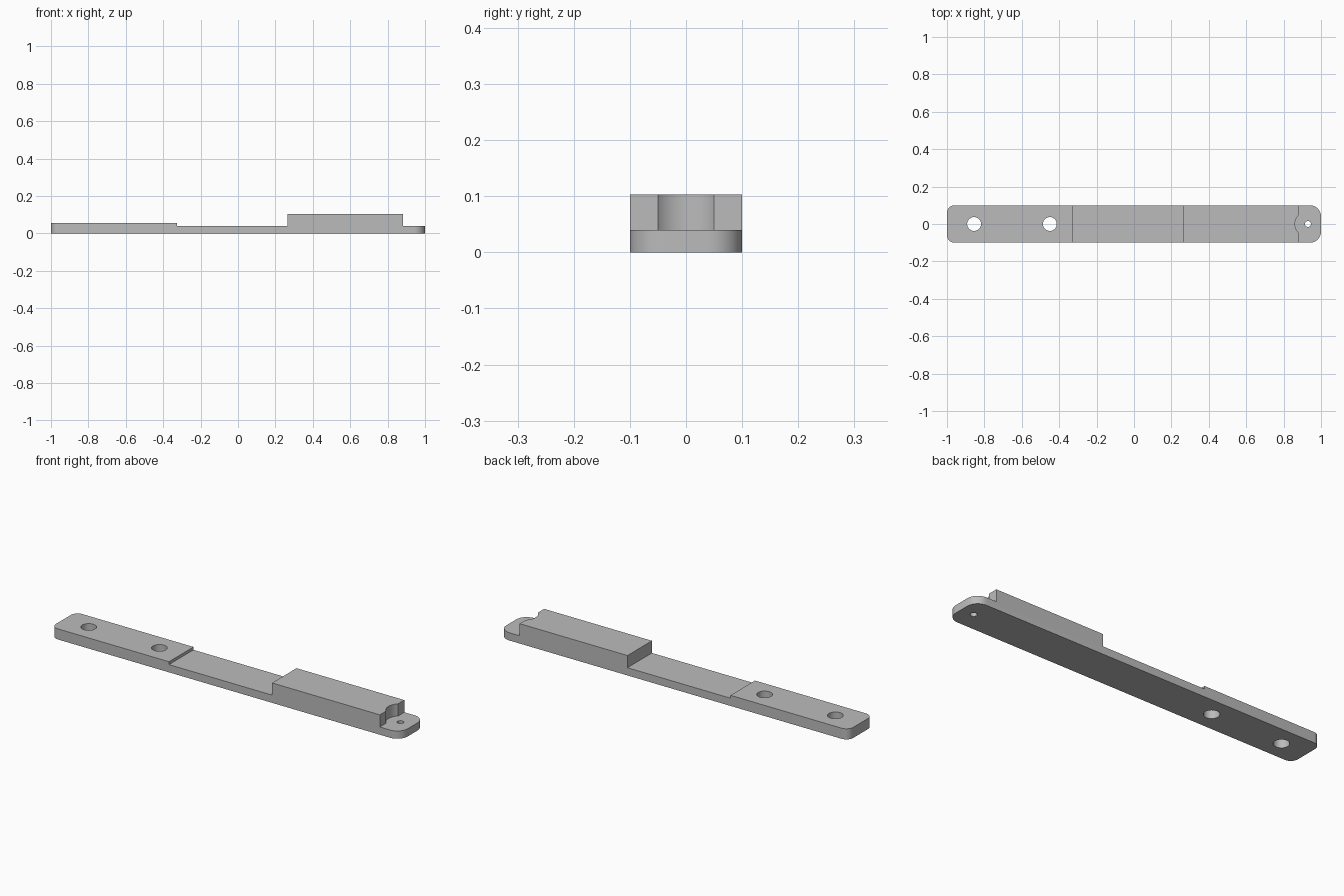
import bpy
import bmesh
import math

cube = bpy.data.objects.get("Cube")
if cube:
    bpy.data.objects.remove(cube, do_unlink=True)

HALF_WIDTH = 0.1
PAD_TOP, PLATE_TOP, BLOCK_TOP = 0.055, 0.04, 0.103
PIVOT_X = 0.93

grey = bpy.data.materials.new("plain grey")
grey.use_nodes = True
colour = (0.5, 0.5, 0.5, 1)
grey.diffuse_color = colour
grey.node_tree.nodes["Principled BSDF"].inputs["Base Color"].default_value = colour


def add_object(name, bm):
    bmesh.ops.recalc_face_normals(bm, faces=bm.faces)
    mesh = bpy.data.meshes.new(name)
    bm.to_mesh(mesh)
    bm.free()
    mesh.materials.append(grey)
    obj = bpy.data.objects.new(name, mesh)
    bpy.context.collection.objects.link(obj)
    return obj


def extrude_outline(points, direction):
    bm = bmesh.new()
    face = bm.faces.new([bm.verts.new(p) for p in points])
    result = bmesh.ops.extrude_face_region(bm, geom=[face], use_keep_orig=True)
    moved = [v for v in result["geom"] if isinstance(v, bmesh.types.BMVert)]
    bmesh.ops.translate(bm, verts=moved, vec=direction)
    return bm


# Stepped bar: side profile swept across the width
profile = [(-1, 0), (1, 0), (1, PLATE_TOP), (0.882, PLATE_TOP),
           (0.882, BLOCK_TOP), (0.265, BLOCK_TOP), (0.265, PLATE_TOP),
           (-0.325, PLATE_TOP), (-0.325, PAD_TOP), (-1, PAD_TOP)]
bm = extrude_outline([(x, -HALF_WIDTH, z) for x, z in profile],
                     (0, 2 * HALF_WIDTH, 0))

# Rounded corners at both ends
for end, radius in ((-1, 0.04), (1, 0.06)):
    corners = [e for e in bm.edges
               if all(abs(v.co.x - end) < 1e-4 for v in e.verts)
               and abs(e.verts[0].co.z - e.verts[1].co.z) > 0.01]
    bmesh.ops.bevel(bm, geom=corners, offset=radius, offset_type='OFFSET',
                    segments=10, profile=0.5, affect='EDGES')
bar = add_object("stepped_bar", bm)


# Screw holes, pivot hole and the round notch in the block
def cut_round(name, x, radius, bottom, sides=48):
    ring = [(x + radius * math.cos(math.tau * i / sides),
             radius * math.sin(math.tau * i / sides), bottom)
            for i in range(sides)]
    cutter = add_object(name, extrude_outline(ring, (0, 0, 0.3)))
    cutter.hide_render = True
    mod = bar.modifiers.new(name, 'BOOLEAN')
    mod.operation = 'DIFFERENCE'
    mod.solver = 'EXACT'
    mod.object = cutter
    return cutter


cutters = [cut_round("outer_screw_hole", -0.855, 0.037, -0.1),
           cut_round("inner_screw_hole", -0.45, 0.037, -0.1),
           cut_round("pivot_hole", PIVOT_X, 0.016, -0.1),
           cut_round("block_notch", PIVOT_X, 0.069, PLATE_TOP, 64)]

# Bake the cuts and drop the cutters
bpy.context.view_layer.update()
graph = bpy.context.evaluated_depsgraph_get()
finished = bpy.data.meshes.new_from_object(bar.evaluated_get(graph))
bar.modifiers.clear()
bar.data = finished
for cutter in cutters:
    bpy.data.objects.remove(cutter, do_unlink=True)

bpy.ops.object.select_all(action='DESELECT')
bar.select_set(True)
bpy.context.view_layer.objects.active = bar
bpy.ops.object.shade_smooth_by_angle(angle=math.radians(30))
